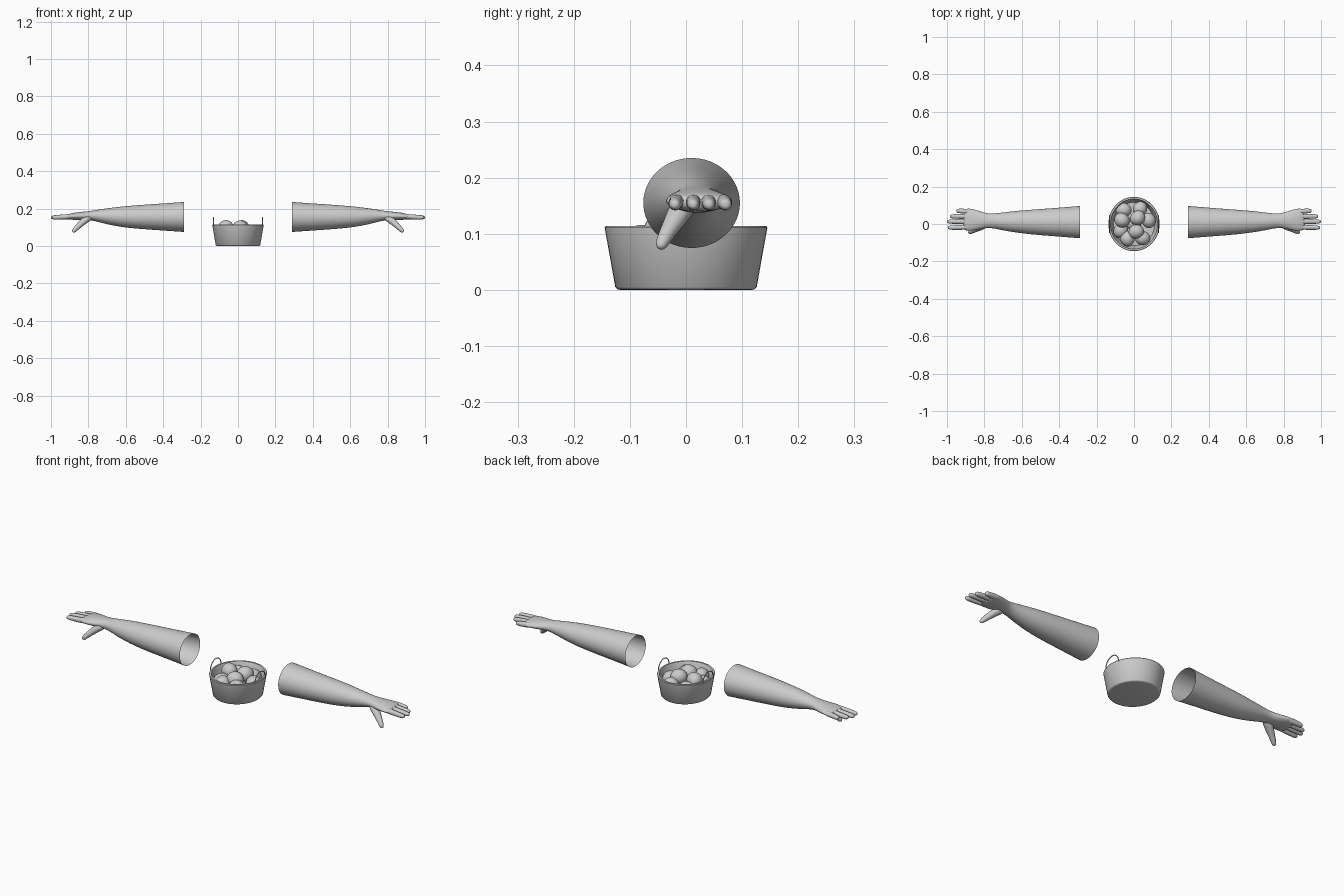
import bpy, bmesh, math
from mathutils import Vector

if "Cube" in bpy.data.objects:
    bpy.data.objects.remove(bpy.data.objects["Cube"])

grey = bpy.data.materials.new("plain grey")
grey.use_nodes = True
grey.diffuse_color = (0.6, 0.6, 0.6, 1)
grey.node_tree.nodes["Principled BSDF"].inputs["Base Color"].default_value = (0.6, 0.6, 0.6, 1)


def add_object(name, bm):
    bmesh.ops.recalc_face_normals(bm, faces=bm.faces)
    for f in bm.faces:
        f.smooth = True
    mesh = bpy.data.meshes.new(name)
    bm.to_mesh(mesh)
    bm.free()
    mesh.materials.append(grey)
    obj = bpy.data.objects.new(name, mesh)
    bpy.context.collection.objects.link(obj)
    return obj


def bridge(bm, rings):
    n = len(rings[0])
    for a, b in zip(rings, rings[1:]):
        for i in range(n):
            j = (i + 1) % n
            bm.faces.new((a[i], a[j], b[j], b[i]))


def limb(name, stations, sides, closed_start):
    """Loft ellipses (x, y, z, half width, half height) along a path, mirrored in x."""
    bm = bmesh.new()
    centres = [Vector(s[:3]) for s in stations]
    rings = []
    for k, (x, y, z, w, h) in enumerate(stations):
        along = (centres[min(k + 1, len(centres) - 1)] - centres[max(k - 1, 0)]).normalized()
        side = Vector((0, 0, 1)).cross(along).normalized()
        up = along.cross(side)
        angles = [2 * math.pi * i / sides for i in range(sides)]
        rings.append([bm.verts.new(centres[k] + side * w * math.cos(a) + up * h * math.sin(a))
                      for a in angles])
    bridge(bm, rings)
    bm.faces.new(rings[-1])
    if closed_start:
        bm.faces.new(rings[0])
    obj = add_object(name, bm)
    obj.modifiers.new("mirror", 'MIRROR').use_mirror_merge = False
    sub = obj.modifiers.new("smooth", 'SUBSURF')
    sub.levels = sub.render_levels = 2
    return obj


# Open sleeves of the forearms running into wrists and palms
limb("forearms_and_palms", [
    (0.29, 0.01, 0.155, 0.087, 0.081),
    (0.40, 0.01, 0.155, 0.078, 0.073),
    (0.52, 0.01, 0.155, 0.069, 0.065),
    (0.62, 0.012, 0.156, 0.060, 0.056),
    (0.70, 0.014, 0.159, 0.048, 0.043),
    (0.755, 0.017, 0.162, 0.039, 0.031),
    (0.79, 0.018, 0.162, 0.039, 0.025),
    (0.83, 0.020, 0.160, 0.050, 0.023),
    (0.87, 0.022, 0.159, 0.060, 0.020),
    (0.90, 0.025, 0.157, 0.059, 0.016),
    (0.912, 0.026, 0.156, 0.050, 0.009)], 24, False)

# Fingers: base y, tip y, tip x
fingers = {"index_fingers": (-0.016, -0.02, 0.995), "middle_fingers": (0.013, 0.013, 1.0),
           "ring_fingers": (0.04, 0.041, 0.985), "little_fingers": (0.066, 0.071, 0.95)}
for name, (y0, y1, tip) in fingers.items():
    stations = []
    for t, r in ((0, 0.012), (0.3, 0.0145), (0.6, 0.0135), (0.85, 0.0125), (0.96, 0.010), (1, 0.005)):
        stations.append((0.865 + (tip - 0.865) * t, y0 + (y1 - y0) * t, 0.159 - 0.007 * t, r, r))
    limb(name, stations, 10, True)

# Thumbs pointing forwards and down
limb("thumbs", [
    (0.785, 0.005, 0.158, 0.020, 0.018),
    (0.815, -0.010, 0.142, 0.024, 0.021),
    (0.842, -0.024, 0.117, 0.018, 0.017),
    (0.863, -0.036, 0.097, 0.014, 0.014),
    (0.878, -0.044, 0.081, 0.012, 0.012),
    (0.884, -0.047, 0.074, 0.005, 0.005)], 12, True)

# Basket: tapered oval tub with a thin wall
bm = bmesh.new()
profile = [(0.117, 0), (0.122, 0.001), (0.126, 0.005), (0.145, 0.111), (0.143, 0.114),
           (0.134, 0.114), (0.132, 0.111), (0.116, 0.012)]
sides = 48
rings = [[bm.verts.new((r * 0.945 * math.cos(2 * math.pi * i / sides),
                        r * math.sin(2 * math.pi * i / sides), z)) for i in range(sides)]
         for r, z in profile]
bridge(bm, rings)
bm.faces.new(rings[0])
bm.faces.new(rings[-1])
basket = add_object("basket", bm)
bpy.context.view_layer.objects.active = basket
basket.select_set(True)
bpy.ops.object.shade_smooth_by_angle(angle=math.radians(40))

# Wire handles arching over the two ends
for label, side in (("left", 1), ("right", -1)):
    curve = bpy.data.curves.new(label + "_handle", 'CURVE')
    curve.dimensions = '3D'
    curve.bevel_depth = 0.0025
    curve.bevel_resolution = 2
    curve.use_fill_caps = True
    spline = curve.splines.new('POLY')
    steps = 20
    spline.points.add(steps)
    for i, p in enumerate(spline.points):
        a = math.pi * i / steps
        p.co = (side * 0.131, 0.045 * math.cos(a), 0.108 + 0.046 * math.sin(a), 1)
    curve.materials.append(grey)
    bpy.context.collection.objects.link(bpy.data.objects.new(label + "_handle", curve))

# Eggs heaped in the basket
eggs = [(-0.055, 0.075, 0.070), (0.032, 0.08, 0.072), (-0.065, 0.02, 0.100), (0.02, 0.032, 0.100),
        (0.078, 0.02, 0.070), (0.012, -0.04, 0.098), (-0.035, -0.078, 0.078),
        (0.045, -0.075, 0.075), (-0.07, -0.035, 0.065), (0.0, 0.0, 0.055)]
for n, pos in enumerate(eggs):
    bm = bmesh.new()
    bmesh.ops.create_uvsphere(bm, u_segments=24, v_segments=14, radius=0.038)
    for v in bm.verts:
        v.co.x *= 1.1 - v.co.y * 2
    egg = add_object(f"egg_{n + 1}", bm)
    egg.location = pos
    egg.rotation_euler.z = n * 1.3
